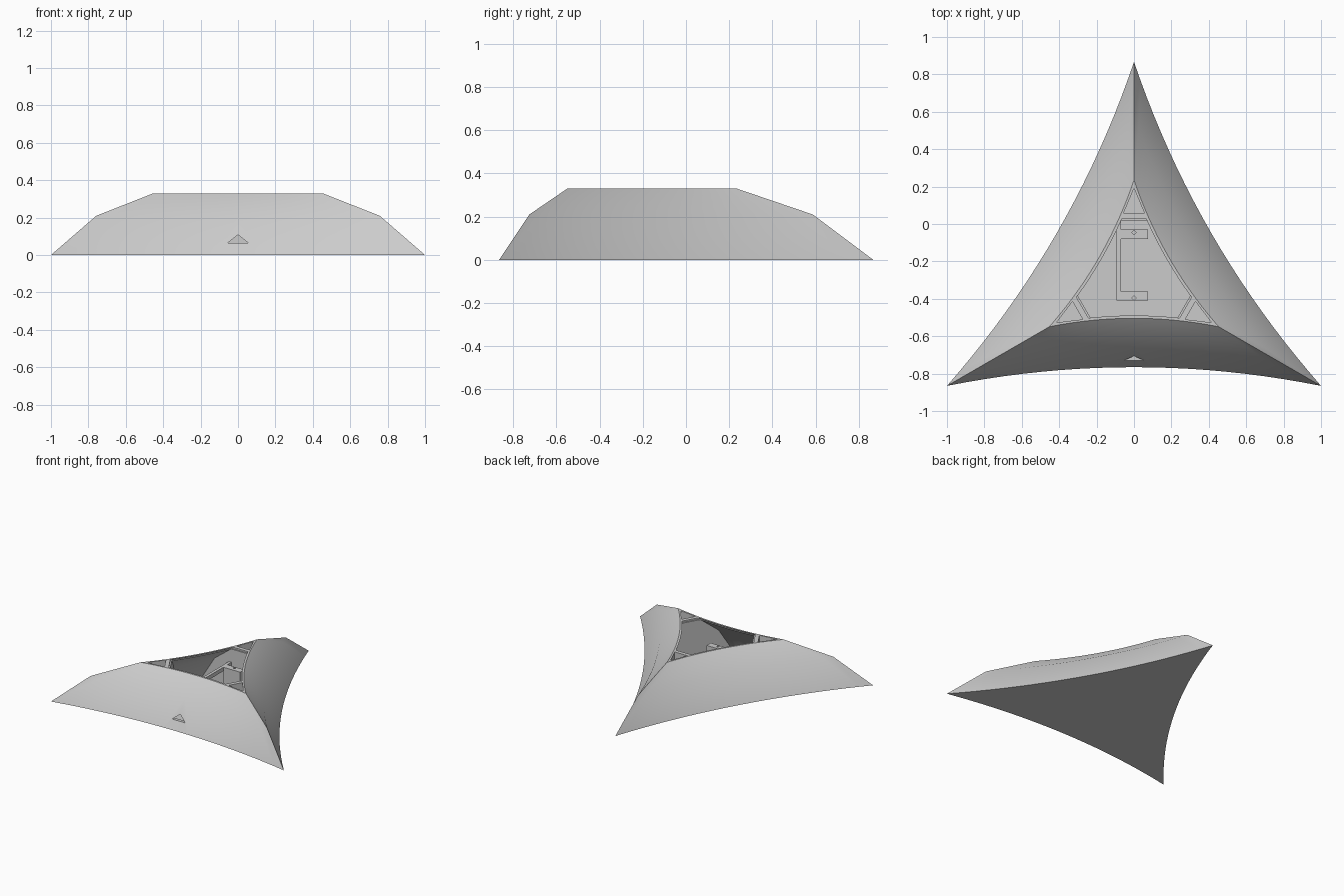
import bpy, bmesh, math
from mathutils import Matrix, Vector

cube = bpy.data.objects.get("Cube")
if cube:
    bpy.data.objects.remove(cube, do_unlink=True)

CENTRE_Y = -0.288
LEVELS = [(0.0, 1.155), (0.21, 0.875), (0.33, 0.523)]   # height, corner radius
SEG = 20

grey = bpy.data.materials.new("light_grey")
grey.use_nodes = True
GREY = (0.6, 0.6, 0.6, 1)
grey.diffuse_color = GREY
grey.node_tree.nodes["Principled BSDF"].inputs["Base Color"].default_value = GREY


def radius(z):
    """Corner radius of the triangle at a height."""
    lower, upper = LEVELS[:2] if z <= LEVELS[1][0] else LEVELS[1:]
    f = (z - lower[0]) / (upper[0] - lower[0])
    return lower[1] + f * (upper[1] - lower[1])


def depth(t, r):
    """Distance from the centre of a bowed side, t along the side."""
    half = r * math.sin(math.pi / 3)
    return r / 2 - 0.1 * half * (1 - (t / half) ** 2)


def ring(z, wall=0.0, web=None):
    """Bowed triangle; wall insets its sides, web cuts off its corners."""
    r = radius(z)
    limit = r * math.sin(math.pi / 3)
    if web:
        limit = 0.2
        for _ in range(40):
            goal = (web - 0.5 * (depth(limit, r) - wall)) / math.sin(math.pi / 3)
            limit += 0.5 * (goal - limit)
    points = []
    for side in range(3):
        turn = Matrix.Rotation(side * math.tau / 3, 3, "Z")
        for i in range(SEG + 1 if web else SEG):
            t = limit * (2 * i / SEG - 1)
            p = turn @ Vector((t, wall - depth(t, r), z))
            points.append(p + Vector((0, CENTRE_Y, 0)))
    return points


def loft(name, rings):
    """Closed solid through a stack of rings."""
    bm = bmesh.new()
    loops = [[bm.verts.new(p) for p in pts] for pts in rings]
    bm.faces.new(loops[0][::-1])
    bm.faces.new(loops[-1])
    for low, high in zip(loops, loops[1:]):
        for i in range(len(low)):
            j = (i + 1) % len(low)
            bm.faces.new((low[i], low[j], high[j], high[i]))
    bmesh.ops.recalc_face_normals(bm, faces=bm.faces)
    mesh = bpy.data.meshes.new(name)
    bm.to_mesh(mesh)
    bm.free()
    mesh.materials.append(grey)
    obj = bpy.data.objects.new(name, mesh)
    bpy.context.collection.objects.link(obj)
    return obj


def box(name, x0, x1, y0, y1, z0, z1):
    base = [(x0, y0), (x1, y0), (x1, y1), (x0, y1)]
    return loft(name, [[Vector((x, y, z)) for x, y in base] for z in (z0, z1)])


def cut(target, cutter):
    """Subtract a cutter and discard it."""
    mod = target.modifiers.new("cut", "BOOLEAN")
    mod.operation = "DIFFERENCE"
    mod.solver = "EXACT"
    mod.object = cutter
    bpy.context.view_layer.objects.active = target
    bpy.ops.object.modifier_apply(modifier=mod.name)
    bpy.data.objects.remove(cutter, do_unlink=True)


# Outer shell with three bowed walls
shell = loft("shell", [ring(z) for z, _ in LEVELS])

# Main chamber, flaring with the walls, and the lid ledge around its mouth
cut(shell, loft("chamber_cutter", [ring(z, 0.026, 0.308) for z in (0.02, 0.21, 0.335)]))
cut(shell, loft("ledge_cutter", [ring(z, 0.015, 0.318) for z in (0.318, 0.335)]))

# Triangular pocket in each corner
for k in range(3):
    turn = Matrix.Rotation(k * math.tau / 3, 3, "Z")
    outline = [(-0.055, 0.348), (0.055, 0.348), (0, 0.478)]
    cut(shell, loft("pocket_cutter", [
        [turn @ Vector((x, y, z)) + Vector((0, CENTRE_Y, 0)) for x, y in outline]
        for z in (0.02, 0.4)]))

# Triangular port through the front wall
port = [(-0.055, 0.065), (0.055, 0.065), (0, 0.108)]
cut(shell, loft("port_cutter", [[Vector((x, y, z)) for x, z in port] for y in (-0.9, -0.62)]))

# Inner bracket: two blocks with screw holes, joined by a side bar
for name, y0, y1, hole_y in (("front_block", -0.41, -0.36, -0.395),
                             ("rear_block", -0.08, -0.03, -0.045)):
    block = box(name, -0.07, 0.075, y0, y1, 0.02, 0.215)
    hole = [(0.012, 0), (0, 0.012), (-0.012, 0), (0, -0.012)]
    cut(block, loft("hole_cutter", [
        [Vector((x, hole_y + y, z)) for x, y in hole] for z in (0.15, 0.3)]))
box("side_bar", -0.093, -0.07, -0.41, 0.022, 0.185, 0.215)

# Smooth the bowed walls, keep the edges sharp
bpy.ops.object.select_all(action="DESELECT")
shell.select_set(True)
bpy.context.view_layer.objects.active = shell
bpy.ops.object.shade_smooth_by_angle(angle=math.radians(30))
